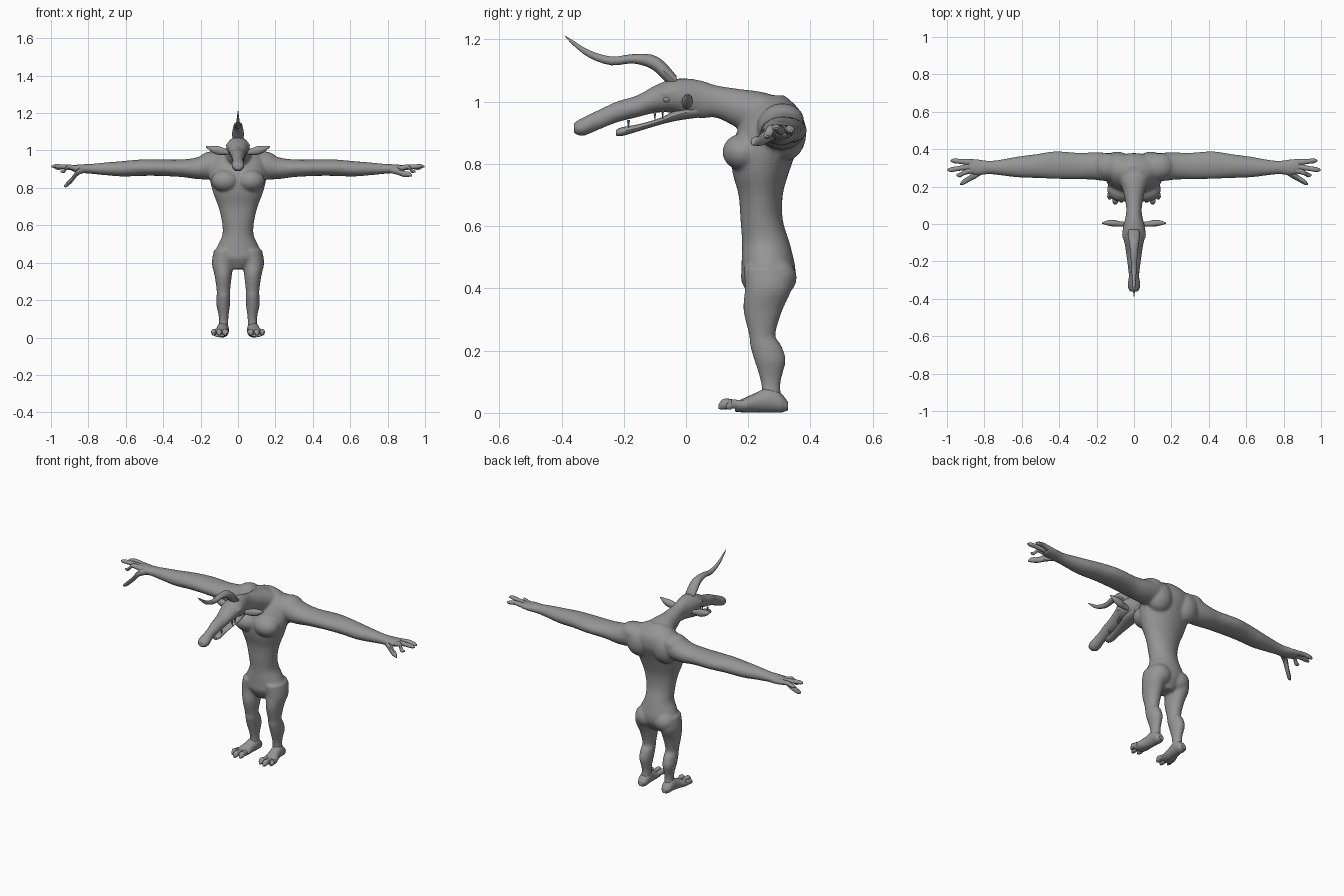
import bpy, bmesh, math
from mathutils import Vector

skin = bpy.data.materials.new("grey_skin")
skin.diffuse_color = (0.3, 0.3, 0.3, 1)


def finish(name, bm, angle=40):
    bmesh.ops.recalc_face_normals(bm, faces=bm.faces[:])
    me = bpy.data.meshes.new(name)
    bm.to_mesh(me)
    bm.free()
    me.materials.append(skin)
    ob = bpy.data.objects.new(name, me)
    bpy.context.collection.objects.link(ob)
    bpy.ops.object.select_all(action='DESELECT')
    bpy.context.view_layer.objects.active = ob
    ob.select_set(True)
    bpy.ops.object.shade_smooth_by_angle(angle=math.radians(angle))
    return ob


def spline(rows, steps):
    """Catmull-Rom interpolation of section rows."""
    out = []
    for i in range(len(rows) - 1):
        p = [rows[max(0, min(len(rows) - 1, i + k))] for k in (-1, 0, 1, 2)]
        for s in range(steps):
            t = s / steps
            out.append([0.5 * (2 * b + (c - a) * t + (2 * a - 5 * b + 4 * c - d) * t * t
                               + (3 * b - a - 3 * c + d) * t ** 3) for a, b, c, d in zip(*p)])
    return out + [list(rows[-1])]


AXES = {'x': ((0, 1, 0), (0, 0, 1)), 'y': ((1, 0, 0), (0, 0, 1)), 'z': ((1, 0, 0), (0, 1, 0))}


def loft(bm, axis, rows, side=1, sides=16, steps=3):
    """Closed tube through oval sections: centre x, y, z, then two radii."""
    u, v = (Vector(a) for a in AXES[axis])
    rings = []
    for x, y, z, a, b in spline(rows, steps):
        ring = []
        for k in range(sides):
            t = 2 * math.pi * k / sides
            p = Vector((x, y, z)) + u * max(a, .001) * math.cos(t) + v * max(b, .001) * math.sin(t)
            p.x *= side
            ring.append(bm.verts.new(p))
        rings.append(ring)
    faces = []
    for r, q in zip(rings, rings[1:]):
        for k in range(sides):
            n = (k + 1) % sides
            faces.append(bm.faces.new((r[k], r[n], q[n], q[k])))
    faces += [bm.faces.new(rings[0]), bm.faces.new(rings[-1])]
    bmesh.ops.recalc_face_normals(bm, faces=faces)


def blob(bm, c, r, side=1):
    new = bmesh.ops.create_uvsphere(bm, u_segments=20, v_segments=12, radius=1)['verts']
    for w in new:
        w.co = Vector(((c[0] + w.co.x * r[0]) * side, c[1] + w.co.y * r[1], c[2] + w.co.z * r[2]))


# body: torso, neck and head, arms and legs blended into one skin
bm = bmesh.new()
loft(bm, 'z', [(0, .26, .365, .04, .05), (0, .262, .42, .11, .083), (0, .265, .46, .12, .087),
               (0, .262, .5, .105, .083), (0, .256, .55, .083, .076), (0, .243, .62, .086, .068),
               (0, .24, .7, .105, .071), (0, .24, .77, .132, .09), (0, .25, .84, .15, .105),
               (0, .27, .9, .155, .108), (0, .285, .96, .14, .088), (0, .285, 1.0, .09, .055),
               (0, .285, 1.02, .04, .03)], sides=28)
loft(bm, 'y', [(0, .33, .95, .1, .055), (0, .25, .965, .085, .065), (0, .18, .975, .06, .065),
               (0, .1, 1.0, .043, .052), (0, .05, 1.007, .043, .061), (0, 0, 1.015, .055, .06),
               (0, -.05, 1.018, .062, .053), (0, -.1, 1.008, .052, .044), (0, -.16, .984, .042, .035),
               (0, -.22, .968, .034, .034), (0, -.28, .942, .028, .032), (0, -.33, .92, .035, .03),
               (0, -.36, .915, .024, .018)], sides=24)
for s in (1, -1):
    loft(bm, 'x', [(.06, .3, .925, .07, .07), (.15, .305, .918, .076, .072), (.22, .31, .905, .073, .058),
                   (.3, .31, .905, .071, .047), (.42, .315, .908, .074, .044), (.52, .31, .908, .064, .044),
                   (.62, .305, .902, .056, .041), (.72, .302, .902, .041, .033), (.78, .302, .902, .036, .027),
                   (.84, .303, .903, .044, .023), (.89, .312, .905, .036, .016)], s, 20)
    loft(bm, 'z', [(.068, .265, .47, .06, .08), (.082, .265, .4, .058, .076), (.079, .247, .33, .046, .063),
                   (.078, .245, .25, .036, .042), (.078, .255, .22, .037, .05), (.079, .27, .17, .036, .051),
                   (.077, .272, .12, .027, .037), (.077, .273, .08, .025, .03), (.08, .276, .03, .03, .036)], s, 20)
    blob(bm, (.068, .185, .838), (.076, .068, .06), s)     # chest muscle
    blob(bm, (.09, .32, .9), (.08, .067, .09), s)          # shoulder blade
    blob(bm, (.14, .31, .94), (.075, .07, .055), s)        # shoulder muscle
    blob(bm, (.062, .293, .435), (.066, .063, .062), s)    # buttock
    blob(bm, (.046, -.058, 1.028), (.02, .028, .013), s)   # brow
body = finish("body", bm)
rm = body.modifiers.new("blend", 'REMESH')
rm.mode = 'VOXEL'
rm.voxel_size = .0075
rm.use_smooth_shade = True
sm = body.modifiers.new("soften", 'SMOOTH')
sm.factor = .5
sm.iterations = 4

# lower jaw
bm = bmesh.new()
loft(bm, 'y', [(0, .04, .975, .036, .026), (0, -.03, .957, .044, .018), (0, -.08, .938, .035, .011),
               (0, -.15, .917, .026, .011), (0, -.205, .904, .025, .014), (0, -.225, .9, .014, .009)])
finish("lower_jaw", bm)

# single curved horn
bm = bmesh.new()
loft(bm, 'y', [(0, -.03, 1.06, .03, .022), (0, -.07, 1.098, .031, .03), (0, -.11, 1.128, .025, .023),
               (0, -.17, 1.138, .019, .015), (0, -.24, 1.131, .014, .014), (0, -.31, 1.153, .009, .012),
               (0, -.36, 1.187, .005, .008), (0, -.39, 1.212, .001, .001)], sides=12)
finish("horn", bm)

for s, tag in ((1, "left"), (-1, "right")):
    # ear
    bm = bmesh.new()
    loft(bm, 'x', [(.04, 0, .99, .011, .012), (.075, 0, .995, .014, .018), (.105, .004, 1.0, .018, .023),
                   (.14, .006, 1.008, .014, .017), (.172, .004, 1.022, .002, .003)], s, 12)
    finish(tag + "_ear", bm)

    # eye
    bm = bmesh.new()
    blob(bm, (.05, -.062, 1.008), (.012, .014, .011), s)
    finish(tag + "_eye", bm)

    # teeth
    bm = bmesh.new()
    for y, z, x in ((-.075, .955, .032), (-.1, .95, .03), (-.185, .922, .018)):
        loft(bm, 'z', [(x, y, z + .02, .006, .006), (x, y, z - .01, .001, .001)], s, 6, 1)
    finish(tag + "_teeth", bm)

    # fingers and thumb
    bm = bmesh.new()
    for y0, y1, tip, z1 in ((.33, .338, .98, .905), (.305, .29, .998, .914), (.285, .262, .95, .888)):
        m = (.87 + tip) / 2
        loft(bm, 'x', [(.84, y0, .905, .014, .014), (.88, y0, .907, .017, .015),
                       (m, (y0 + y1) / 2, .913, .013, .013), (tip - .02, y1, z1 + .002, .013, .011),
                       (tip, y1, z1, .004, .004)], s, 10)
    tz = .865 if s > 0 else .81
    loft(bm, 'x', [(.8, .29, .9, .016, .018), (.85, .262, .89, .02, .02),
                   (.885, .24, (.885 + tz) / 2, .016, .017), (.915, .222, tz + .008, .014, .014),
                   (.93, .214, tz, .004, .005)], s, 10)
    finish(tag + "_fingers", bm)

    # foot with three toes
    bm = bmesh.new()
    loft(bm, 'y', [(.08, .327, .022, .016, .014), (.08, .305, .032, .03, .031), (.081, .27, .042, .033, .041),
                   (.086, .23, .034, .034, .033), (.094, .19, .025, .042, .024), (.099, .158, .019, .04, .015)], s)
    for x, y, r in ((.068, .115, .017), (.1, .105, .016), (.13, .13, .014)):
        loft(bm, 'y', [(x * .8 + .02, .185, .025, r, .016), (x, .15, .029, r * .9, .015),
                       (x, y + .015, .028, r, .018), (x, y, .02, r * .4, .008)], s, 10)
    finish(tag + "_foot", bm)
